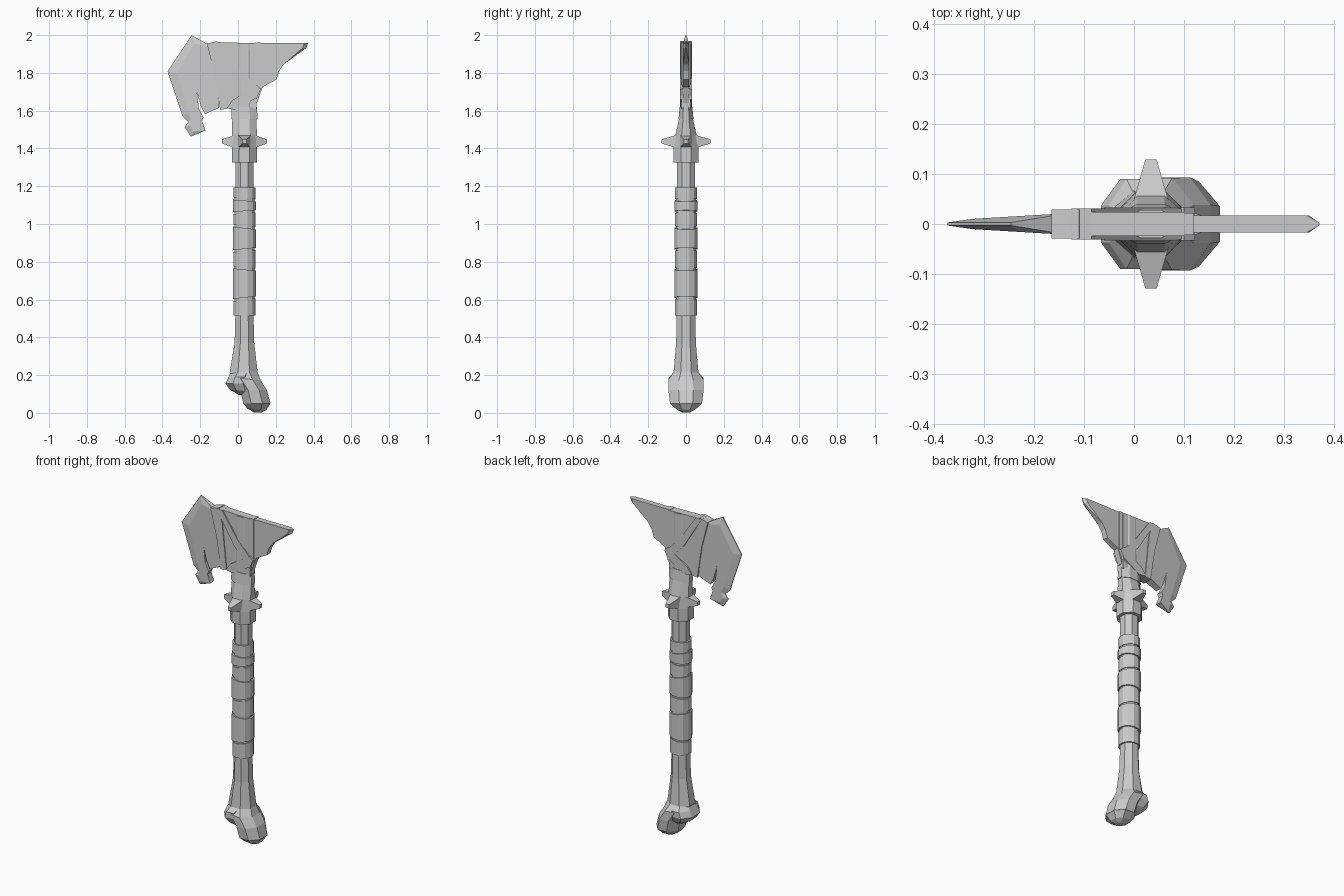
import bpy, bmesh, math
from mathutils import Vector, Matrix


def finish(name, bm):
    bmesh.ops.remove_doubles(bm, verts=bm.verts, dist=0.0004)
    bmesh.ops.recalc_face_normals(bm, faces=bm.faces)
    me = bpy.data.meshes.new(name)
    bm.to_mesh(me)
    bm.free()
    ob = bpy.data.objects.new(name, me)
    bpy.context.collection.objects.link(ob)
    return ob


def loft(name, rings, n=8):
    """Rings of (z, centre x, half width x, half width y, tilt along x), flats facing the axes."""
    bm = bmesh.new()
    k = 1 / math.cos(math.pi / n)
    loops = []
    for z, cx, rx, ry, *tilt in rings:
        s = tilt[0] if tilt else 0
        loop = []
        for i in range(n):
            a = 2 * math.pi * (i + 0.5) / n
            dx = rx * k * math.cos(a)
            loop.append(bm.verts.new((cx + dx, ry * k * math.sin(a), z + s * dx)))
        loops.append(loop)
    for a, b in zip(loops, loops[1:]):
        for i in range(n):
            j = (i + 1) % n
            bm.faces.new((a[i], a[j], b[j], b[i]))
    bm.faces.new(loops[0])
    bm.faces.new(loops[-1])
    return finish(name, bm)


def plate(name, outline, thick, inner=None, edge=None):
    """Flat plate in xz. inner moves face corners {index: (x, z)}; those rims thin to edge."""
    inner = inner or {}
    t = thick if callable(thick) else (lambda x: thick)
    bm = bmesh.new()
    n = len(outline)
    rims, faces = [], []
    for s in (-1, 1):
        rim, face = [], []
        for i, (x, z) in enumerate(outline):
            e = edge if i in inner else t(x)
            fx, fz = inner.get(i, (x, z))
            rim.append(bm.verts.new((x, s * e, z)))
            face.append(bm.verts.new((fx, s * t(fx), fz)))
        bm.faces.new(face)
        for i in range(n):
            j = (i + 1) % n
            bm.faces.new((rim[i], rim[j], face[j], face[i]))
        rims.append(rim)
    for i in range(n):
        j = (i + 1) % n
        bm.faces.new((rims[0][i], rims[0][j], rims[1][j], rims[1][i]))
    return finish(name, bm)


CX = 0.034

# Bone handle, flaring into two knuckles at the foot
loft("bone_shaft", [(0.05, 0.10, 0.072, 0.085), (0.12, 0.083, 0.070, 0.093),
                    (0.18, 0.045, 0.075, 0.092, -0.1), (0.215, 0.03, 0.074, 0.066),
                    (0.37, CX, 0.052, 0.052), (0.52, CX, 0.048, 0.05),
                    (1.34, CX, 0.048, 0.048), (1.56, CX, 0.05, 0.03),
                    (1.955, CX, 0.05, 0.028)])
loft("right_knuckle", [(0.002, 0.105, 0.02, 0.02), (0.02, 0.098, 0.052, 0.05, -0.1),
                       (0.052, 0.10, 0.072, 0.085)])
loft("left_knuckle", [(0.095, 0.035, 0.03, 0.04), (0.118, 0.015, 0.06, 0.07, -0.1),
                      (0.155, 0.0, 0.066, 0.09), (0.19, 0.01, 0.06, 0.09),
                      (0.22, 0.025, 0.06, 0.06)])

# Grip wrapping: stacked, slightly tilted bands
cuts = [0.51, 0.605, 0.765, 0.863, 0.985, 1.063, 1.13, 1.2]
tilts = [0, 0.12, -0.1, 0.1, -0.12, 0.08, -0.08, 0]
for i in range(7):
    r = 0.058 + 0.003 * (i % 2)
    loft(f"grip_band_{i + 1}", [(cuts[i] + 0.005, CX, r, r, tilts[i]),
                                (cuts[i + 1] - 0.006, CX, r, r, tilts[i + 1])], 12)
loft("grip_core", [(0.53, CX, 0.053, 0.053), (1.18, CX, 0.053, 0.053)], 12)

# Collar that flattens toward the head
loft("collar", [(1.325, CX, 0.067, 0.067), (1.40, CX, 0.066, 0.067),
                (1.47, CX, 0.066, 0.056), (1.57, CX, 0.064, 0.034),
                (1.62, CX, 0.064, 0.030)])
loft("collar_band", [(1.555, CX, 0.069, 0.04), (1.62, CX, 0.067, 0.033)])

# Four blunt studs around the collar
for i in range(4):
    a = i * math.pi / 2
    d = Vector((math.cos(a), math.sin(a), 0))
    base, tip = (0.05, 0.119) if i % 2 == 0 else (0.05, 0.129)
    bm = bmesh.new()
    bmesh.ops.create_cone(bm, cap_ends=True, segments=4, radius1=0.048, radius2=0.016,
                          depth=tip - base)
    bmesh.ops.rotate(bm, verts=bm.verts, matrix=Matrix.Rotation(math.pi / 4, 3, 'Z'))
    bmesh.ops.transform(bm, verts=bm.verts, matrix=Matrix.Translation(
        Vector((CX, 0, 1.437)) + d * (base + tip) / 2) @ d.to_track_quat('Z', 'Y').to_matrix().to_4x4())
    finish(f"collar_stud_{i + 1}", bm)

# Chipped axe blade with bevelled cutting edge and a crack from below
blade = [(-0.13, 1.935), (-0.246, 2.0), (-0.373, 1.807), (-0.294, 1.57), (-0.264, 1.54),
         (-0.283, 1.513), (-0.25, 1.463), (-0.172, 1.495), (-0.19, 1.545), (-0.183, 1.565),
         (-0.207, 1.61), (-0.217, 1.70), (-0.197, 1.625), (-0.175, 1.582), (-0.10, 1.615)]
plate("axe_blade", blade, lambda x: 0.02 + 0.06 * (x + 0.16),
      {1: (-0.232, 1.955), 2: (-0.322, 1.80), 3: (-0.262, 1.59), 4: (-0.245, 1.55),
       5: (-0.255, 1.52), 6: (-0.235, 1.49)}, 0.003)

# Back horn with wedge-shaped tip
plate("back_horn", [(0.03, 1.957), (0.345, 1.957), (0.371, 1.957), (0.362, 1.932),
                    (0.242, 1.845), (0.218, 1.81), (0.204, 1.765), (0.13, 1.725),
                    (0.10, 1.64), (0.03, 1.64)], 0.017,
      {2: (0.35, 1.952), 3: (0.343, 1.932)}, 0.002)

# Bound head body and its leather straps
plate("head_binding", [(-0.155, 1.95), (-0.10, 1.962), (0.10, 1.957), (0.10, 1.70),
                       (0.097, 1.61), (-0.03, 1.61), (-0.09, 1.62)], 0.024)
plate("blade_strap", [(-0.165, 1.955), (-0.11, 1.968), (-0.085, 1.88), (-0.057, 1.61),
                      (-0.095, 1.605), (-0.125, 1.80)], 0.029)
plate("diagonal_strap", [(-0.125, 1.965), (-0.085, 1.962), (0.02, 1.81), (0.112, 1.715),
                         (0.10, 1.66), (-0.005, 1.77)], 0.031)
plate("horn_strap", [(0.092, 1.96), (0.12, 1.96), (0.12, 1.72), (0.10, 1.69), (0.09, 1.70)], 0.022)
plate("lower_strap", [(-0.06, 1.612), (-0.03, 1.655), (0.10, 1.735), (0.122, 1.715),
                      (0.10, 1.67), (-0.01, 1.605)], 0.0325)
